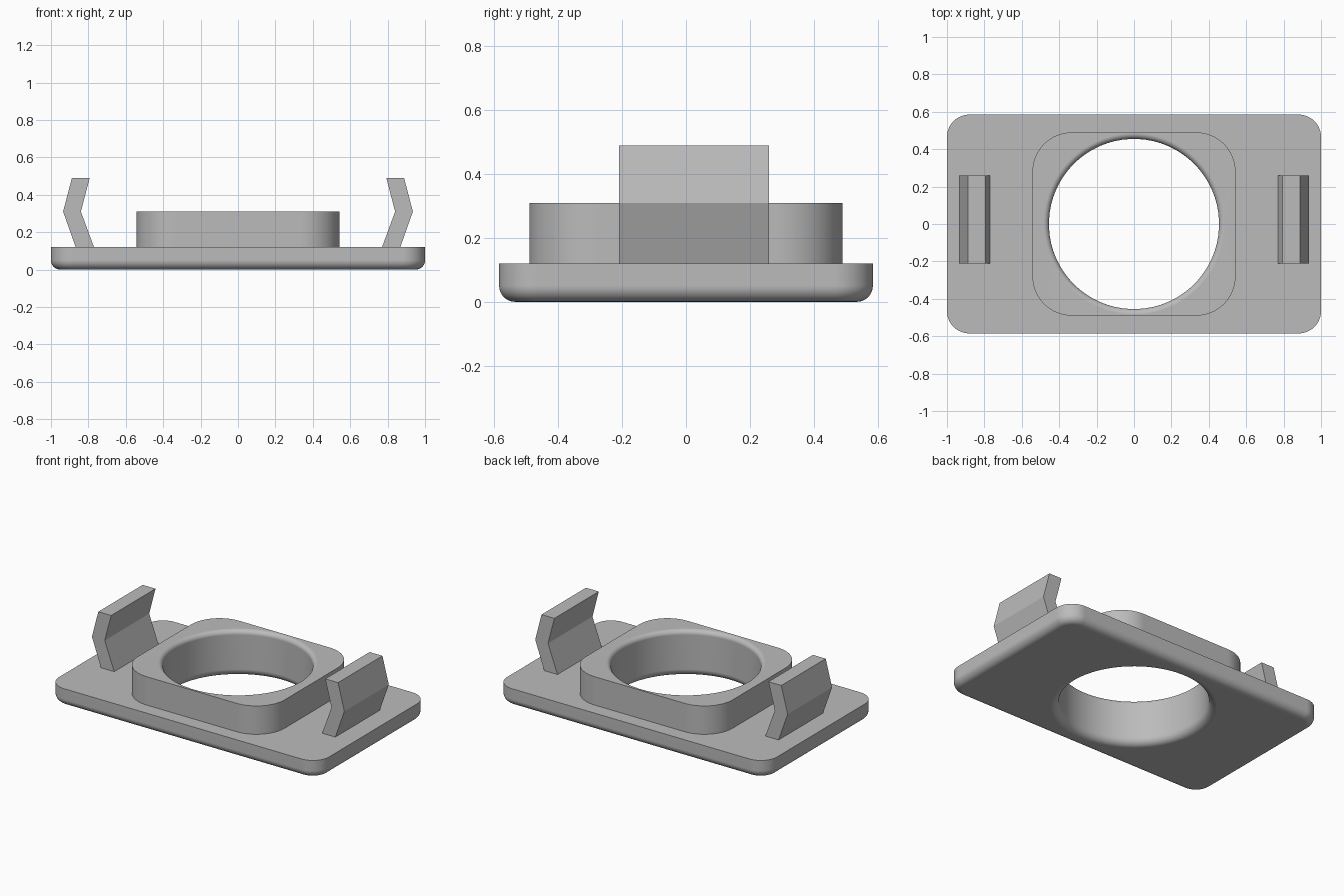
import bpy, bmesh
from math import sin, cos, pi

if "Cube" in bpy.data.objects:
    bpy.data.objects.remove(bpy.data.objects["Cube"])

grey = bpy.data.materials.new("plain grey")
grey.use_nodes = True
colour = (0.5, 0.5, 0.5, 1)
grey.diffuse_color = colour
grey.node_tree.nodes["Principled BSDF"].inputs["Base Color"].default_value = colour

ARC = 17            # points per rounded corner
COUNT = 4 * ARC     # points per ring


def rounded_rect(hx, hy, r, z):
    """Ring of points around a rectangle with rounded corners."""
    pts = []
    for k, (sx, sy) in enumerate([(1, 1), (-1, 1), (-1, -1), (1, -1)]):
        for i in range(ARC):
            a = (k + i / (ARC - 1)) * pi / 2
            pts.append((sx * (hx - r) + r * cos(a), sy * (hy - r) + r * sin(a), z))
    return pts


def circle(r, z):
    angles = [2 * pi * (i + 0.5) / COUNT for i in range(COUNT)]
    return [(r * cos(a), r * sin(a), z) for a in angles]


def finish(name, bm):
    bmesh.ops.recalc_face_normals(bm, faces=bm.faces)
    mesh = bpy.data.meshes.new(name)
    bm.to_mesh(mesh)
    bm.free()
    mesh.materials.append(grey)
    obj = bpy.data.objects.new(name, mesh)
    bpy.context.collection.objects.link(obj)
    return obj


# Base plate, raised collar and hole: one section lofted around the opening
HOLE, BASE_TOP, COLLAR_TOP = 0.455, 0.12, 0.31
EDGE, RIM = 0.05, 0.03
steps = [i / 8 * pi / 2 for i in range(9)]
rings = []
for a in steps:     # rounded lower rim of the hole
    rings.append(circle(HOLE + EDGE * (1 - cos(a)), EDGE * (1 - sin(a))))
for a in steps:     # rounded lower edge of the plate
    inset = EDGE * (1 - sin(a))
    rings.append(rounded_rect(1 - inset, 0.585 - inset, 0.12 - inset, EDGE * (1 - cos(a))))
rings.append(rounded_rect(1, 0.585, 0.12, BASE_TOP))
rings.append(rounded_rect(0.543, 0.49, 0.21, BASE_TOP))
rings.append(rounded_rect(0.543, 0.49, 0.21, COLLAR_TOP))
for a in steps:     # rounded upper rim of the hole
    rings.append(circle(HOLE + RIM * (1 - sin(a)), COLLAR_TOP - RIM * (1 - cos(a))))

bm = bmesh.new()
loops = [[bm.verts.new(p) for p in ring] for ring in rings]
for lower, upper in zip(loops, loops[1:] + loops[:1]):
    for i in range(COUNT):
        j = (i + 1) % COUNT
        bm.faces.new((lower[i], lower[j], upper[j], upper[i]))
plate = finish("base_plate_with_collar", bm)

bpy.ops.object.select_all(action="DESELECT")
plate.select_set(True)
bpy.context.view_layer.objects.active = plate
bpy.ops.object.shade_smooth_by_angle(angle=pi / 6)
normals = plate.modifiers.new("Even flats", "WEIGHTED_NORMAL")
normals.keep_sharp = True

# Bent spring clips at both ends
clip_profile = [(0.77, BASE_TOP), (0.868, BASE_TOP), (0.935, 0.31),
                (0.888, 0.49), (0.793, 0.49), (0.84, 0.31)]
for name, side in (("left_clip", 1), ("right_clip", -1)):
    bm = bmesh.new()
    near = [bm.verts.new((side * x, -0.21, z)) for x, z in clip_profile]
    far = [bm.verts.new((side * x, 0.26, z)) for x, z in clip_profile]
    bm.faces.new(near)
    bm.faces.new(far)
    for i in range(len(near)):
        j = (i + 1) % len(near)
        bm.faces.new((near[i], near[j], far[j], far[i]))
    finish(name, bm)
